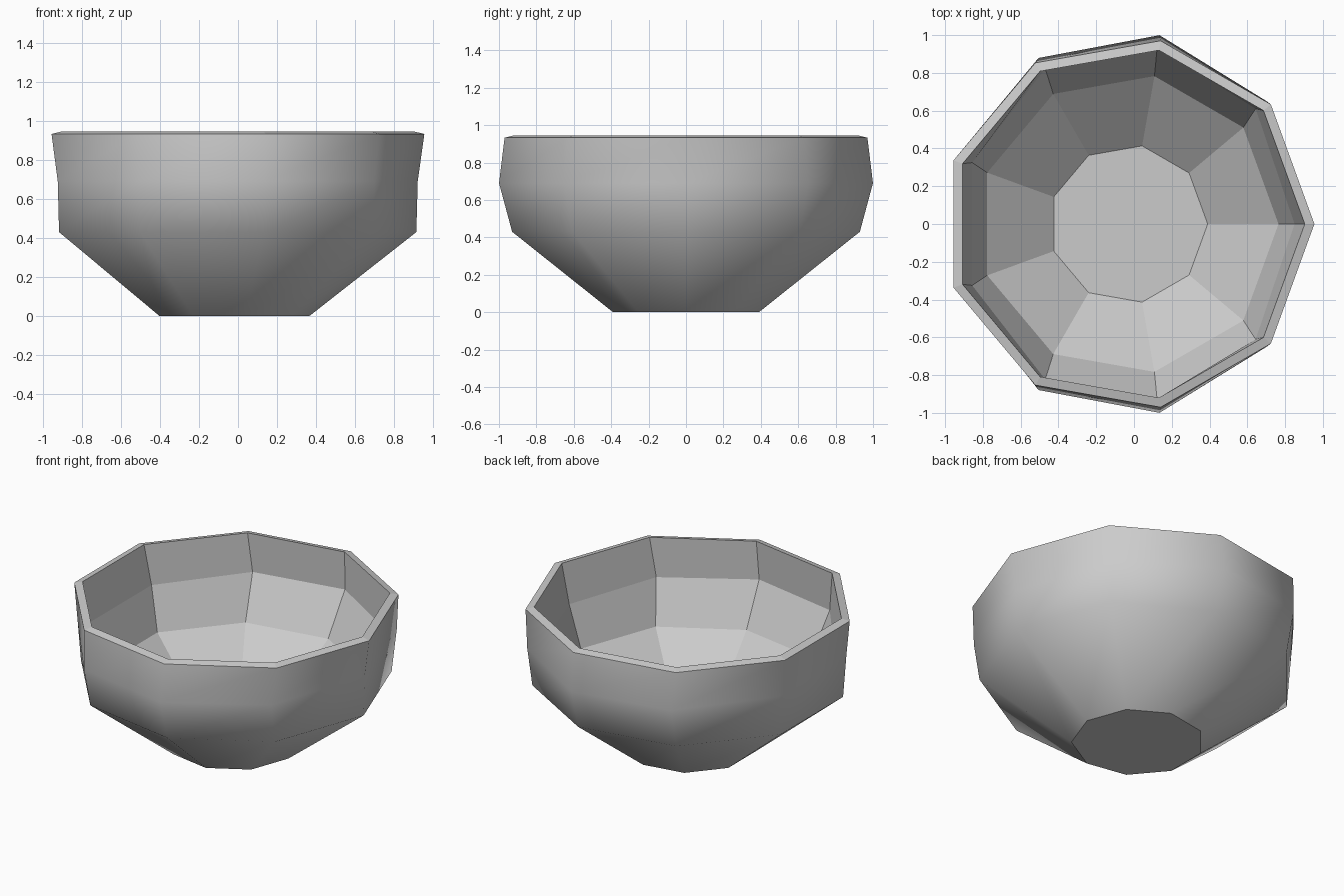
import bpy, bmesh, math

cube = bpy.data.objects.get("Cube")
if cube:
    bpy.data.objects.remove(cube, do_unlink=True)

SIDES = 9
OFFSET_X = -0.03

# Material
clay = bpy.data.materials.new("light_grey")
clay.use_nodes = True
grey = (0.6, 0.6, 0.6, 1)
clay.diffuse_color = grey
clay.node_tree.nodes["Principled BSDF"].inputs["Base Color"].default_value = grey

# Wall profile from the base, up the outside, over the rim and down inside:
# (x radius, y radius, height)
profile = [
    (0.396, 0.396, 0.0),
    (0.944, 0.944, 0.43),
    (0.951, 1.015, 0.69),
    (0.985, 0.985, 0.933),
    (0.934, 0.934, 0.945),
    (0.88, 0.95, 0.69),
    (0.795, 0.795, 0.42),
    (0.42, 0.42, 0.12),
]
OUTSIDE_BANDS = 3


def add_ring(bm, rx, ry, z):
    angles = [math.tau * i / SIDES for i in range(SIDES)]
    return [bm.verts.new((rx * math.cos(a) + OFFSET_X, ry * math.sin(a), z)) for a in angles]


# Bowl: smooth outside, faceted inside, flat rim and base
bm = bmesh.new()
rings = [add_ring(bm, *point) for point in profile]
for band, (low, high) in enumerate(zip(rings, rings[1:])):
    for i in range(SIDES):
        j = (i + 1) % SIDES
        face = bm.faces.new((low[i], low[j], high[j], high[i]))
        face.smooth = band < OUTSIDE_BANDS
bm.faces.new(reversed(rings[0]))
bm.faces.new(rings[-1])

mesh = bpy.data.meshes.new("bowl")
bm.to_mesh(mesh)
bm.free()
mesh.materials.append(clay)
bowl = bpy.data.objects.new("bowl", mesh)
bpy.context.collection.objects.link(bowl)
